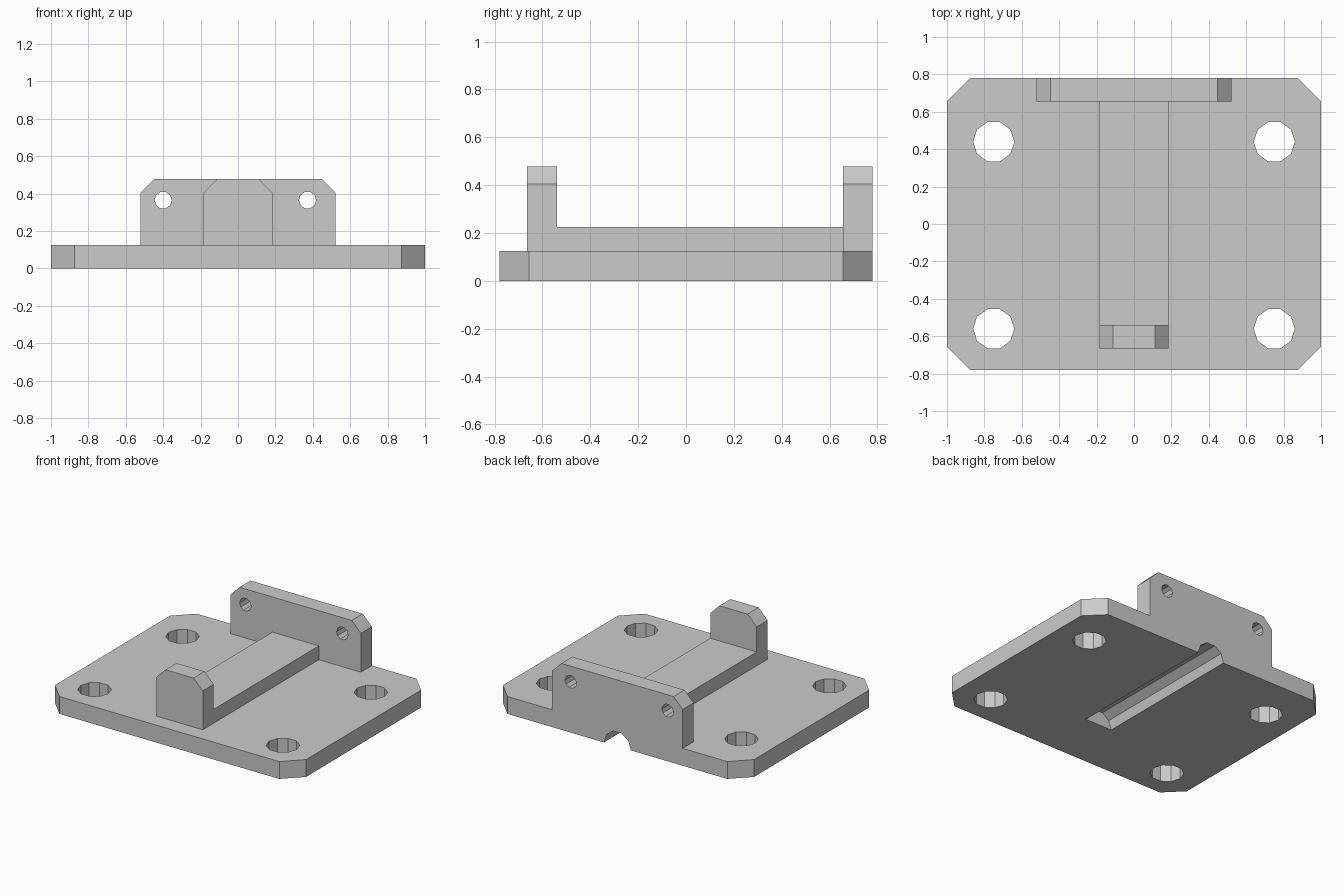
import bpy, bmesh, math
from mathutils import Vector

cube = bpy.data.objects.get("Cube")
if cube:
    bpy.data.objects.remove(cube, do_unlink=True)

grey = bpy.data.materials.new("light grey")
grey.use_nodes = True
grey.diffuse_color = (0.6, 0.6, 0.6, 1)
grey.node_tree.nodes["Principled BSDF"].inputs["Base Color"].default_value = (0.6, 0.6, 0.6, 1)


def prism(name, profile, axis, lo, hi):
    """Extrude a 2D profile: (x, y) points along z, or (x, z) points along y."""
    place = (lambda a, b, h: (a, b, h)) if axis == "z" else (lambda a, b, h: (a, h, b))
    bm = bmesh.new()
    face = bm.faces.new([bm.verts.new(place(a, b, lo)) for a, b in profile])
    out = bmesh.ops.extrude_face_region(bm, geom=[face])
    verts = [g for g in out["geom"] if isinstance(g, bmesh.types.BMVert)]
    bmesh.ops.translate(bm, verts=verts, vec=Vector(place(0, 0, hi - lo)))
    bmesh.ops.recalc_face_normals(bm, faces=bm.faces)
    mesh = bpy.data.meshes.new(name)
    bm.to_mesh(mesh)
    bm.free()
    mesh.materials.append(grey)
    obj = bpy.data.objects.new(name, mesh)
    bpy.context.collection.objects.link(obj)
    return obj


def circle(cx, cy, r, sides=10):
    return [(cx + r * math.cos(2 * math.pi * i / sides),
             cy + r * math.sin(2 * math.pi * i / sides)) for i in range(sides)]


def clipped_top(half, bottom, top, cut):
    return [(-half, bottom), (half, bottom), (half, top - cut),
            (half - cut, top), (cut - half, top), (-half, top - cut)]


def cut(target, cutter):
    cutter.hide_render = True
    mod = target.modifiers.new("cut", "BOOLEAN")
    mod.operation = "DIFFERENCE"
    mod.solver = "EXACT"
    mod.object = cutter
    bpy.context.view_layer.objects.active = target
    bpy.ops.object.modifier_apply(modifier=mod.name)
    bpy.data.objects.remove(cutter, do_unlink=True)


# Base plate with clipped corners
W, D, T, C = 1.0, 0.78, 0.125, 0.125
plate = prism("base_plate", [
    (C - W, -D), (W - C, -D), (W, C - D), (W, D - C),
    (W - C, D), (C - W, D), (-W, D - C), (-W, C - D)], "z", 0, T)

# Four mounting holes
for x in (-0.75, 0.75):
    for y in (-0.56, 0.44):
        cut(plate, prism("mounting_hole", circle(x, y, 0.11), "z", -0.1, 0.3))

# Half-round channel under the plate, open at the back
cut(plate, prism("channel", circle(0, 0, 0.107), "y", -0.36, 1))

# Back wall with two small through holes
wall = prism("back_wall", clipped_top(0.52, T, 0.478, 0.073), "y", 0.655, D)
for x in (-0.4, 0.372):
    cut(wall, prism("wall_hole", circle(x, 0.365, 0.046), "y", 0.5, 1))

# Central rib and front post
H = 0.185
prism("centre_rib", [(-H, T), (H, T), (H, 0.225), (-H, 0.225)], "y", -0.54, 0.655)
prism("front_post", clipped_top(H, T, 0.478, 0.073), "y", -0.665, -0.54)
